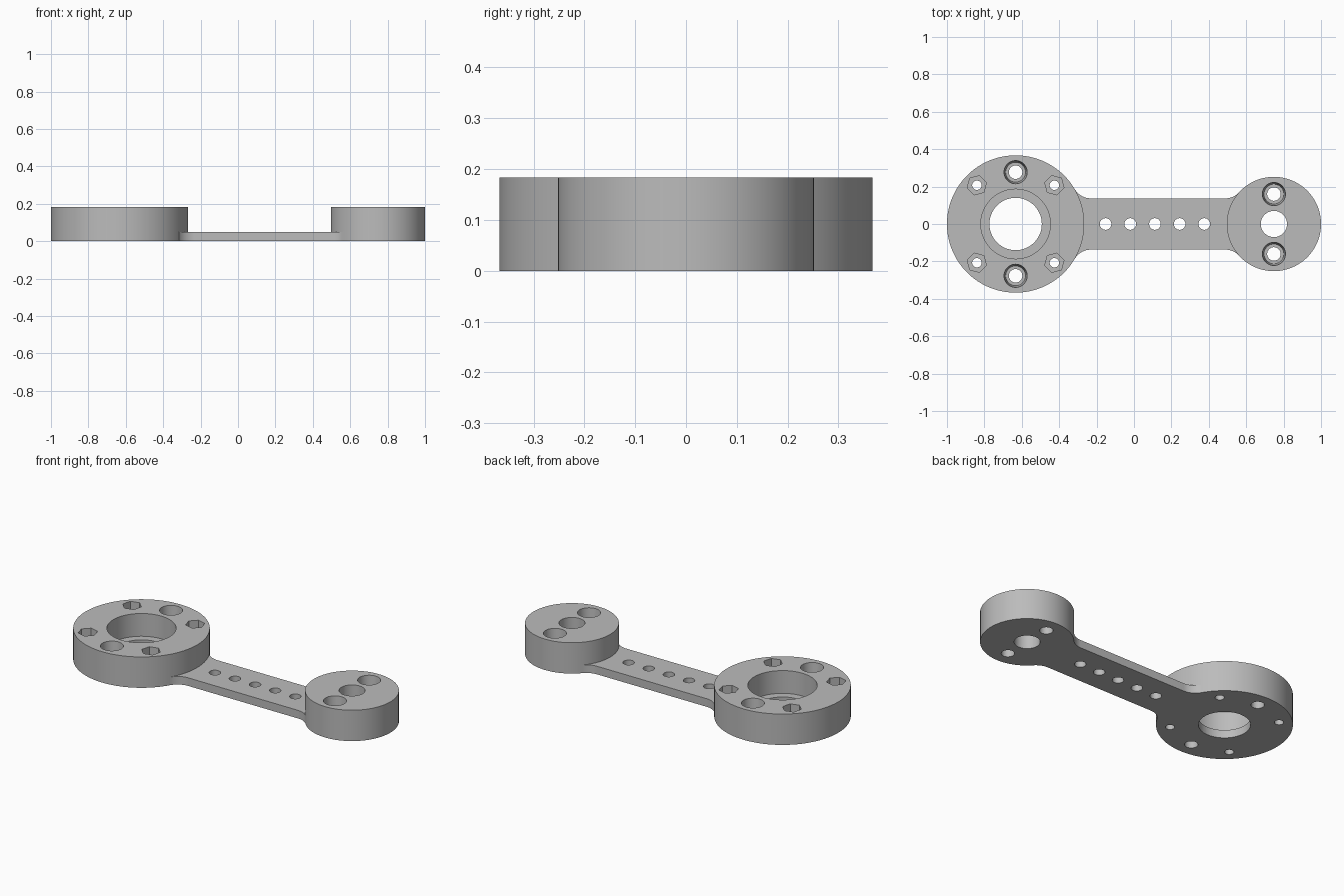
import bpy, bmesh
from math import sin, cos, pi, sqrt, atan2, radians

if "Cube" in bpy.data.objects:
    bpy.data.objects.remove(bpy.data.objects["Cube"])

TOP, WEB = 0.183, 0.048                  # heights of the end discs and the thin arm
BIG_X, BIG_R = -0.633, 0.367
SMALL_X, SMALL_R = 0.748, 0.252
HALF, FILLET = 0.137, 0.1                # arm half width and corner radius

grey = bpy.data.materials.new("plain grey")
grey.use_nodes = True
colour = (0.5, 0.5, 0.5, 1)
grey.diffuse_color = colour
grey.node_tree.nodes["Principled BSDF"].inputs["Base Color"].default_value = colour


def ring(x, y, r, n=64, turn=0.0):
    return [(x + r * cos(turn + 2 * pi * i / n), y + r * sin(turn + 2 * pi * i / n))
            for i in range(n)]


def add_prism(bm, low, high, z0, z1):
    """Closed solid between two outlines of equal point count."""
    a = [bm.verts.new((x, y, z0)) for x, y in low]
    b = [bm.verts.new((x, y, z1)) for x, y in high]
    bm.faces.new(a[::-1])
    bm.faces.new(b)
    for i in range(len(a)):
        j = (i + 1) % len(a)
        bm.faces.new((a[i], a[j], b[j], b[i]))


def finish(name, bm):
    bmesh.ops.recalc_face_normals(bm, faces=bm.faces)
    mesh = bpy.data.meshes.new(name)
    bm.to_mesh(mesh)
    bm.free()
    mesh.materials.append(grey)
    obj = bpy.data.objects.new(name, mesh)
    bpy.context.collection.objects.link(obj)
    return obj


def fillet(cx, r, side):
    """Concave arc from the arm edge to the disc; side points from disc to arm."""
    dx = sqrt((r + FILLET) ** 2 - (HALF + FILLET) ** 2)
    fx, fy = cx + side * dx, HALF + FILLET
    end = atan2(-fy, -dx)                # direction back to the disc centre
    pts = []
    for i in range(13):
        a = -pi / 2 + (end + pi / 2) * i / 12
        pts.append((fx + side * FILLET * cos(a), fy + FILLET * sin(a)))
    return pts


# Arm with filleted ends
upper = ([(BIG_X, HALF)] + fillet(BIG_X, BIG_R, 1)[::-1]
         + fillet(SMALL_X, SMALL_R, -1) + [(SMALL_X, HALF)])
outline = upper[::-1] + [(x, -y) for x, y in upper]
bm = bmesh.new()
add_prism(bm, outline, outline, 0, WEB)
arm = finish("arm", bm)

# End discs
bm = bmesh.new()
for x, r in ((BIG_X, BIG_R), (SMALL_X, SMALL_R)):
    add_prism(bm, ring(x, 0, r, 128), ring(x, 0, r, 128), 0, TOP)
body = finish("link_arm_body", bm)

# Hole positions
screws = [(x, s * d) for x, d in ((BIG_X, 0.277), (SMALL_X, 0.16)) for s in (1, -1)]
nuts = [radians(45 + 90 * k) for k in range(4)]
nut_at = [(BIG_X + 0.293 * cos(a), 0.293 * sin(a), a) for a in nuts]

# Through holes
bm = bmesh.new()
holes = [(BIG_X, 0, 0.14), (SMALL_X, 0, 0.07)]
holes += [(-0.152 + 0.132 * i, 0, 0.031) for i in range(5)]
holes += [(x, y, 0.036) for x, y in screws] + [(x, y, 0.025) for x, y, a in nut_at]
for x, y, r in holes:
    add_prism(bm, ring(x, y, r), ring(x, y, r), -0.1, 0.3)
bores = finish("through_hole_cutter", bm)

# Bearing seat, tapered screw recesses and hexagonal nut pockets
bm = bmesh.new()
seat = ring(BIG_X, 0, 0.186, 96)
add_prism(bm, seat, seat, WEB, 0.3)
for x, y in screws:
    add_prism(bm, ring(x, y, 0.053), ring(x, y, 0.062), WEB, TOP + 0.001)
for x, y, a in nut_at:
    pocket = ring(x, y, 0.053, 6, a)
    add_prism(bm, pocket, pocket, WEB, 0.3)
recesses = finish("recess_cutter", bm)

# Join and cut, then keep only the finished body
for tool, op in ((arm, "UNION"), (bores, "DIFFERENCE"), (recesses, "DIFFERENCE")):
    mod = body.modifiers.new(tool.name, "BOOLEAN")
    mod.object, mod.operation, mod.solver = tool, op, "EXACT"
bpy.context.view_layer.update()
graph = bpy.context.evaluated_depsgraph_get()
body.data = bpy.data.meshes.new_from_object(body.evaluated_get(graph))
body.modifiers.clear()
for tool in (arm, bores, recesses):
    bpy.data.objects.remove(tool)

bpy.ops.object.select_all(action="DESELECT")
body.select_set(True)
bpy.context.view_layer.objects.active = body
bpy.ops.object.shade_smooth_by_angle(angle=radians(30))
